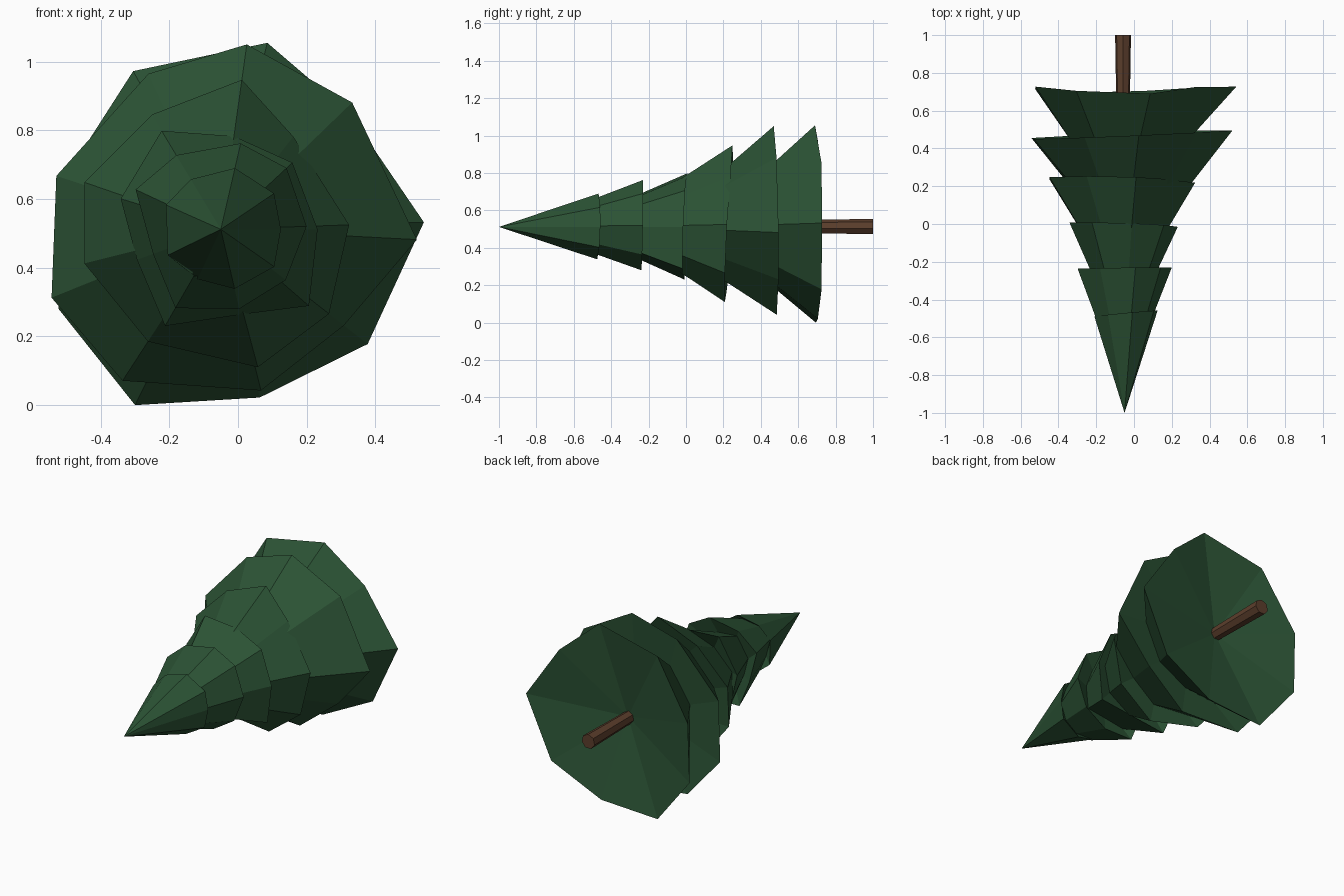
import bpy, bmesh, math

if "Cube" in bpy.data.objects:
    bpy.data.objects.remove(bpy.data.objects["Cube"])

CX, CZ = -0.05, 0.512                      # axis of the fallen tree, runs along y
N = 9                                      # branch tips per tier

# per tier: rim y, sideways tilt, upward tilt, tip angles, tip radii
TIERS = [
    (-0.475, .017, .004, (0, 34, 77, 121, 156, 206, 245, 283, 325),
     (.175, .187, .183, .170, .175, .172, .160, .178, .190)),
    (-0.235, .004, .004, (2, 43, 77, 121, 155, 200, 240, 283, 322),
     (.250, .262, .257, .252, .274, .210, .265, .238, .240)),
    (-0.005, -.010, .010, (0, 43, 82, 121, 163, 200, 240, 283, 319),
     (.282, .285, .274, .335, .305, .260, .325, .255, .340)),
    (0.230, -.012, .020, (2, 52, 82, 121, 161, 194, 237, 285, 322),
     (.374, .343, .440, .390, .420, .410, .390, .416, .400)),
    (0.473, .022, -.007, (-3, 44, 82, 115, 162, 202, 237, 284, 322),
     (.572, .532, .544, .500, .504, .532, .526, .484, .455)),
    (0.715, 0, 0, (2, 42, 76, 119, 165, 206, 244, 283, 322),
     (.592, .505, .560, .527, .487, .527, .570, .503, .543)),
]
DROOP = (.012, .010, -.025, -.010, .012, .0, -.020, -.010, .010)


def material(name, rgb):
    m = bpy.data.materials.new(name)
    m.diffuse_color = (*rgb, 1)
    m.use_nodes = True
    m.node_tree.nodes["Principled BSDF"].inputs["Base Color"].default_value = m.diffuse_color
    return m


def finish(bm, name, mat):
    bmesh.ops.recalc_face_normals(bm, faces=bm.faces)
    me = bpy.data.meshes.new(name)
    bm.to_mesh(me)
    bm.free()
    me.materials.append(mat)
    ob = bpy.data.objects.new(name, me)
    bpy.context.collection.objects.link(ob)
    return ob


def ring(bm, y, tx, tz, angles, radii, scale=1, droop=(0,) * N):
    verts = []
    for a, r, d in zip(angles, radii, droop):
        c, s = math.cos(math.radians(a)), math.sin(math.radians(a))
        verts.append(bm.verts.new((CX + r * scale * c, y + d + tx * c + tz * s,
                                   CZ + r * scale * s)))
    return verts


def bridge(bm, a, b):
    for i in range(N):
        j = (i + 1) % N
        bm.faces.new((a[i], a[j], b[j], b[i]))


def fan(bm, centre, loop):
    for i in range(N):
        bm.faces.new((centre, loop[i], loop[(i + 1) % N]))


# foliage: one stepped skin, each tier flares out and tucks back in
bm = bmesh.new()
prev = None
for k, (y, tx, tz, angles, radii) in enumerate(TIERS):
    last = k == len(TIERS) - 1
    rim = ring(bm, y, tx, tz, angles, radii, 1, DROOP if last else (0,) * N)
    if prev is None:
        fan(bm, bm.verts.new((CX, -1, CZ)), rim)
    else:
        py, ptx, ptz = TIERS[k - 1][:3]
        inner = ring(bm, py - 0.028, ptx * .6, ptz * .6, angles, radii, 0.59)
        bridge(bm, prev, inner)
        bridge(bm, inner, rim)
    prev = rim
# hollow underside of the lowest tier
fan(bm, bm.verts.new((CX, 0.615, CZ)), prev)
finish(bm, "foliage", material("pine green", (0.025, 0.088, 0.036)))

# trunk: short faceted log, slightly wider at the cut end
bm = bmesh.new()
bmesh.ops.create_cone(bm, cap_ends=True, segments=7, radius1=0.043,
                      radius2=0.036, depth=0.42)
trunk = finish(bm, "trunk", material("bark brown", (0.105, 0.048, 0.025)))
trunk.rotation_euler = (math.radians(90), 0, 0)
trunk.location = (-0.058, 0.79, CZ)
